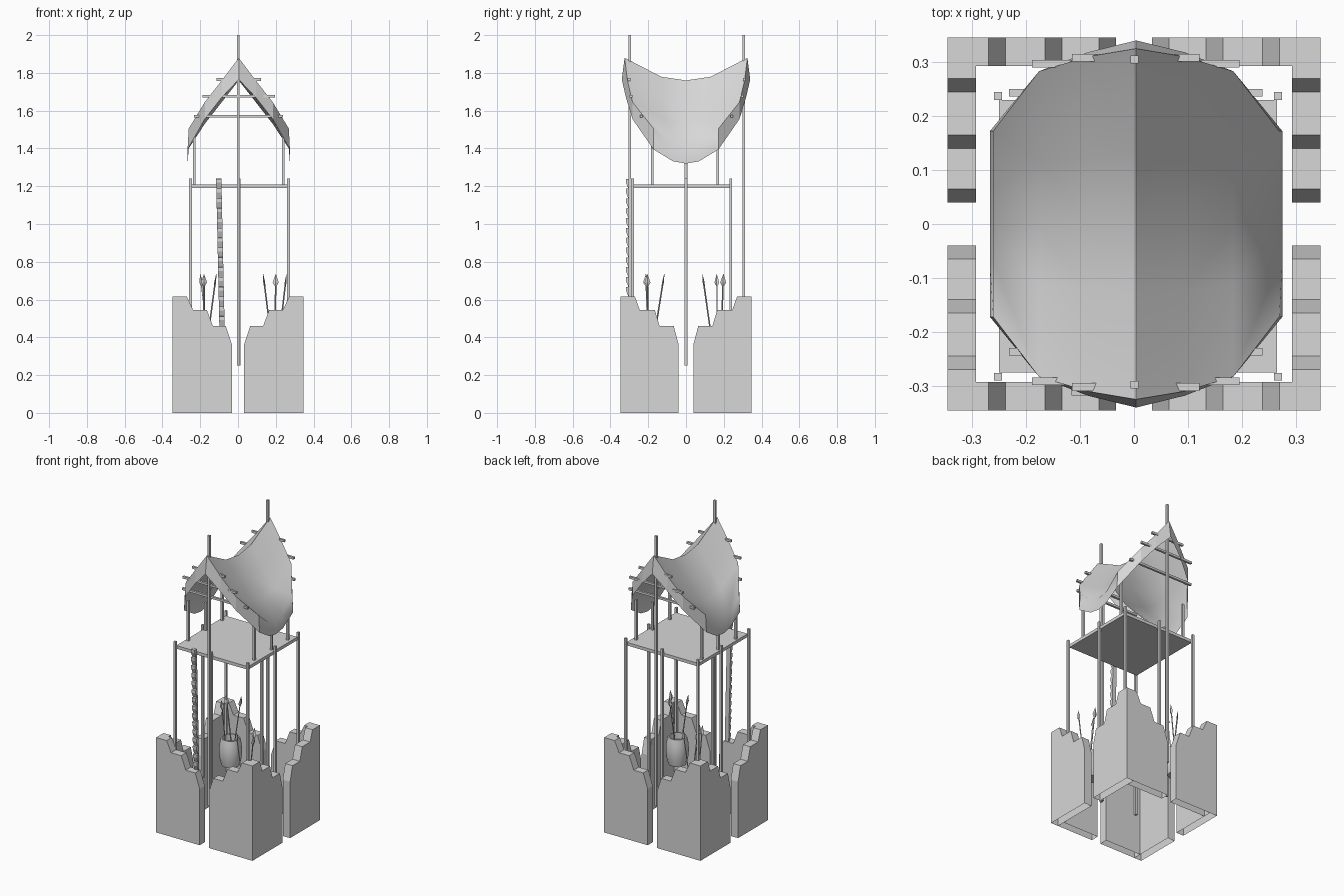
import bpy, bmesh, math
from mathutils import Vector

cube = bpy.data.objects.get("Cube")
if cube:
    bpy.data.objects.remove(cube)

grey = bpy.data.materials.new("plain grey")
grey.use_nodes = True
COLOR = (0.68, 0.68, 0.68, 1)
grey.diffuse_color = COLOR
grey.node_tree.nodes["Principled BSDF"].inputs["Base Color"].default_value = COLOR


def finish(bm, name, smooth=None):
    bmesh.ops.recalc_face_normals(bm, faces=bm.faces)
    mesh = bpy.data.meshes.new(name)
    bm.to_mesh(mesh)
    bm.free()
    mesh.materials.append(grey)
    ob = bpy.data.objects.new(name, mesh)
    bpy.context.collection.objects.link(ob)
    if smooth:
        bpy.ops.object.select_all(action='DESELECT')
        ob.select_set(True)
        bpy.context.view_layer.objects.active = ob
        bpy.ops.object.shade_smooth_by_angle(angle=math.radians(smooth))
    return ob


def box(name, lo, hi):
    bm = bmesh.new()
    bmesh.ops.create_cube(bm, size=1)
    for v in bm.verts:
        v.co = [l + (c + 0.5) * (h - l) for l, h, c in zip(lo, hi, v.co)]
    return finish(bm, name)


def post(name, x, y, z0, z1, w=0.0072):
    return box(name, (x - w, y - w, z0), (x + w, y + w, z1))


def bridge(bm, a, b):
    # join two closed rings of vertices with quads
    for i in range(len(a)):
        j = (i + 1) % len(a)
        bm.faces.new((a[i], a[j], b[j], b[i]))


def prism(bm, outline, place, depth):
    # extrude a 2D outline from depth[0] to depth[1] using a placing function
    rings = [[bm.verts.new(place(a, b, d)) for a, b in outline] for d in depth]
    bm.faces.new(rings[0])
    bm.faces.new(rings[1])
    bridge(bm, *rings)


# Ruined corner walls with stepped tops, hollow and open underneath
def wall_outline(start, end, slope):
    return [(start, 0), (start, 0.615), (0.27, 0.615), (0.27 - slope, 0.545),
            (0.165, 0.545), (0.165 - slope, 0.46),
            (end + slope, 0.46), (end, 0.365), (end, 0)]


for sx, side in ((-1, "right"), (1, "left")):
    for sy, end in ((-1, "front"), (1, "back")):
        bm = bmesh.new()
        prism(bm, wall_outline(0.293, 0.033, 0.032),
              lambda a, b, d: (sx * a, sy * d, b), (0.293, 0.3455))
        prism(bm, wall_outline(0.3455, 0.04, 0.025),
              lambda a, b, d: (sx * d, sy * a, b), (0.293, 0.3455))
        bmesh.ops.recalc_face_normals(bm, faces=bm.faces)
        # drop the underside and the closed end where the two arms meet
        hidden = [f for f in bm.faces if max(v.co.z for v in f.verts) < 0.001
                  or all(abs(abs(v.co.x) - 0.293) < 0.001 and abs(v.co.y) > 0.29
                         for v in f.verts)]
        bmesh.ops.delete(bm, geom=hidden, context='FACES_ONLY')
        finish(bm, f"{end}_{side}_wall")

# Platform and its posts
box("platform", (-0.25, -0.275, 1.19), (0.265, 0.23, 1.21))
for x in (-0.252, 0.005, 0.267):
    for y in (-0.283, 0, 0.237):
        if x != 0.005 or y != 0:
            post("platform_post", x, y, 0.25, 1.24)
for y in (-0.298, 0.305):
    post("ridge_pole", 0.001, y, 0.25, 2.0)

# Posts carrying the roof
for x in (-0.232, 0.24):
    for y, top in ((-0.178, 1.47), (0, 1.39), (0.168, 1.47)):
        post("roof_post", x, y, 1.21, top)

# Saddle roof: rows from ridge to eave as x, end y, middle z, rise at the ends
SHIFT = 0.004
ROWS = [(0, 0.325, 1.76, 0.12), (0.09, 0.31, 1.645, 0.115),
        (0.18, 0.283, 1.53, 0.115), (0.265, 0.172, 1.4, 0.105),
        (0.271, 0.172, 1.32, 0.075)]
COLUMNS = (-1, -0.4, 0, 0.4, 1)
bm = bmesh.new()
for side in (-1, 1):
    grid = [[bm.verts.new((side * x + SHIFT, s * y_end, z + rise * s * s)) for s in COLUMNS]
            for x, y_end, z, rise in ROWS]
    for a, b in zip(grid, grid[1:]):
        for i in range(len(COLUMNS) - 1):
            bm.faces.new((a[i], a[i + 1], b[i + 1], b[i]))
bmesh.ops.remove_doubles(bm, verts=bm.verts, dist=0.0005)
finish(bm, "roof", 75)

# Gable bands hanging below the roof ends, as lower edge points
LOWER = [(0, 0.34, 1.765), (0.09, 0.318, 1.67), (0.18, 0.283, 1.555), (0.271, 0.172, 1.395)]
for end, name in ((-1, "front_gable_band"), (1, "back_gable_band")):
    bm = bmesh.new()
    for side in (-1, 1):
        top = [bm.verts.new((side * x + SHIFT, end * y, z + r)) for x, y, z, r in ROWS[:4]]
        low = [bm.verts.new((side * x + SHIFT, end * y, z)) for x, y, z in LOWER]
        for i in range(3):
            bm.faces.new((top[i], top[i + 1], low[i + 1], low[i]))
    bmesh.ops.remove_doubles(bm, verts=bm.verts, dist=0.0005)
    finish(bm, name)

# Cross bars through the gables
for end in (-1, 1):
    for half, y, z in ((0.232, 0.24, 1.57), (0.189, 0.294, 1.677), (0.115, 0.305, 1.765)):
        y = end * y + 0.003
        box("roof_cross_bar", (-half, y - 0.007, z - 0.007), (half + 0.006, y + 0.007, z + 0.007))

# Notched log ladder leaning slightly sideways
NOTCHES, PITCH, BASE = 18, 0.052, 0.304
outline = [(-0.296, BASE + NOTCHES * PITCH), (-0.296, BASE)]
for i in range(NOTCHES):
    z = BASE + i * PITCH
    outline += [(-0.305, z), (-0.318, z + PITCH * 0.6), (-0.318, z + PITCH * 0.98)]
bm = bmesh.new()
prism(bm, outline, lambda a, b, d: (-0.102 + d + (1.24 - b) * 0.022, a, b), (-0.014, 0.014))
finish(bm, "notched_ladder")


# Barrels
def barrel(x, y):
    rings = [(0.055, 0.285), (0.065, 0.33), (0.068, 0.375), (0.065, 0.42), (0.057, 0.46),
             (0.049, 0.46), (0.049, 0.42)]
    sides = 10
    bm = bmesh.new()
    loops = []
    for r, z in rings:
        loops.append([bm.verts.new((x + r * math.cos(k * math.tau / sides),
                                    y + r * math.sin(k * math.tau / sides), z))
                      for k in range(sides)])
    for a, b in zip(loops, loops[1:]):
        bridge(bm, a, b)
    bm.faces.new(loops[0])
    bm.faces.new(loops[-1])
    finish(bm, "barrel", 40)


# Spears with flat leaf heads
def spear(foot, tip, turn):
    foot, tip = Vector(foot), Vector(tip)
    axis = (tip - foot).normalized()
    wide = Vector((math.cos(turn), math.sin(turn), 0))
    thin = axis.cross(wide)
    bm = bmesh.new()
    rings = [(foot, 0.004, 0.004), (tip - axis * 0.065, 0.004, 0.004),
             (tip - axis * 0.045, 0.016, 0.005), (tip, 0.0008, 0.0008)]
    loops = [[bm.verts.new(p + q) for q in (wide * w, thin * t, -wide * w, -thin * t)]
             for p, w, t in rings]
    for a, b in zip(loops, loops[1:]):
        bridge(bm, a, b)
    bm.faces.new(loops[0])
    bm.faces.new(loops[-1])
    finish(bm, "spear")


# Foot x and y, tip x and y, turn of the head
FRONT_SPEARS = [(0.18, -0.2, 0.133, -0.212, 1.57), (0.195, -0.175, 0.2, -0.115, 0),
                (0.213, -0.198, 0.257, -0.205, 1.4)]
BACK_SPEARS = [(-0.155, 0.165, -0.2, 0.163, 0.9), (-0.18, 0.14, -0.18, 0.087, 0),
               (-0.165, 0.185, -0.115, 0.198, 1.4)]
barrel(0.195, -0.19)
barrel(-0.178, 0.178)
for fx, fy, tx, ty, turn in FRONT_SPEARS + BACK_SPEARS:
    spear((fx, fy, 0.36), (tx, ty, 0.735), turn)
